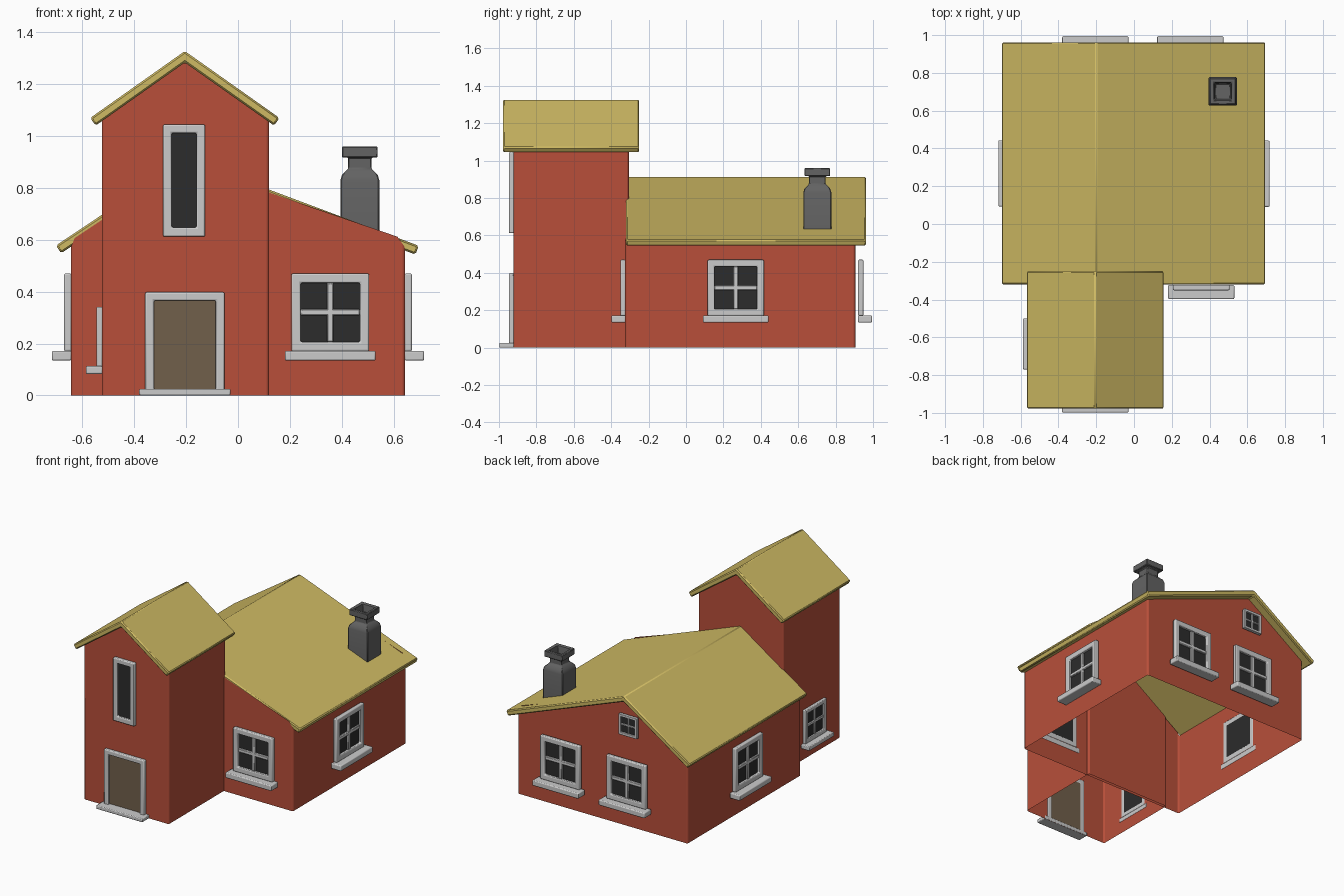
import bpy, bmesh, math
from mathutils import Matrix, Vector

if "Cube" in bpy.data.objects:
    bpy.data.objects.remove(bpy.data.objects["Cube"])


def mat(name, rgb):
    m = bpy.data.materials.new(name)
    m.diffuse_color = (*rgb, 1)
    m.use_nodes = True
    m.node_tree.nodes["Principled BSDF"].inputs["Base Color"].default_value = m.diffuse_color
    return m


RED = mat("brick red", (0.48, 0.078, 0.042))
YELLOW = mat("straw yellow", (0.62, 0.49, 0.125))
WHITE = mat("trim white", (0.60, 0.60, 0.60))
DARK = mat("dark glass", (0.025, 0.025, 0.025))
BROWN = mat("door brown", (0.165, 0.115, 0.07))
GREY = mat("chimney grey", (0.125, 0.125, 0.125))


def finish(bm, name, material, bevel=0.0, segments=2, matrix=None, smooth=40):
    bmesh.ops.recalc_face_normals(bm, faces=bm.faces)
    me = bpy.data.meshes.new(name)
    bm.to_mesh(me)
    bm.free()
    ob = bpy.data.objects.new(name, me)
    bpy.context.collection.objects.link(ob)
    me.materials.append(material)
    if matrix:
        ob.matrix_world = matrix
    if bevel:
        b = ob.modifiers.new("bevel", 'BEVEL')
        b.width, b.segments = bevel, segments
        b.limit_method, b.angle_limit = 'ANGLE', math.radians(30)
    bpy.ops.object.select_all(action='DESELECT')
    ob.select_set(True)
    bpy.context.view_layer.objects.active = ob
    bpy.ops.object.shade_smooth_by_angle(angle=math.radians(smooth))
    return ob


def prism(profile, y0, y1, open_edges=()):
    """Extrude an (x, z) outline along y, leaving the listed edges open."""
    bm = bmesh.new()
    a = [bm.verts.new((x, y0, z)) for x, z in profile]
    b = [bm.verts.new((x, y1, z)) for x, z in profile]
    bm.faces.new(a)
    bm.faces.new(b[::-1])
    n = len(a)
    for i in range(n):
        if i not in open_edges:
            j = (i + 1) % n
            bm.faces.new((a[j], a[i], b[i], b[j]))
    return bm


def box(bm, x0, x1, y0, y1, z0, z1):
    m = Matrix.Translation(((x0 + x1) / 2, (y0 + y1) / 2, (z0 + z1) / 2))
    m = m @ Matrix.Diagonal((x1 - x0, y1 - y0, z1 - z0, 1))
    bmesh.ops.create_cube(bm, size=1, matrix=m)


def ring(bm, outer, inner, y0, y1):
    """Rectangular frame; outer and inner are (x0, x1, z0, z1)."""
    loops = []
    for (xa, xb, za, zb), y in ((outer, y0), (inner, y0), (inner, y1), (outer, y1)):
        loops.append([bm.verts.new((x, y, z)) for x, z in
                      ((xa, za), (xb, za), (xb, zb), (xa, zb))])
    for k in range(4):
        p, q = loops[k], loops[(k + 1) % 4]
        for i in range(4):
            j = (i + 1) % 4
            bm.faces.new((p[i], p[j], q[j], q[i]))


def roof(name, left, apex, right, y0, y1, t=0.036):
    """Two-pitch slab of even thickness."""
    (xl, zl), (xa, za), (xr, zr) = left, apex, right
    m1, m2 = (za - zl) / (xa - xl), (za - zr) / (xr - xa)
    n1, n2 = math.hypot(1, m1), math.hypot(1, m2)
    dx = t * (n1 - n2) / (m1 + m2)
    prof = [left, apex, right,
            (xr - t * m2 / n2, zr - t / n2),
            (xa + dx, za + m1 * dx - t * n1),
            (xl + t * m1 / n1, zl - t / n1)]
    return finish(prism(prof, y0, y1), name, YELLOW, 0.007, 1)


def window(name, pos, angle, s=1.0, sill=True):
    """Four-pane window; local -y points outward, pos is the pane centre."""
    M = Matrix.Translation(pos) @ Matrix.Rotation(math.radians(angle), 4, 'Z')
    w, h, f, bar = 0.15 * s, 0.15 * s, 0.036 * s, 0.0125 * s
    d = 0.026 * max(s, 0.8)
    bm = bmesh.new()
    ring(bm, (-w, w, -h, h), (f - w, w - f, f - h, h - f), -d, 0.002)
    finish(bm, name + "_frame", WHITE, 0.006 * s, 2, M)
    bm = bmesh.new()
    box(bm, -bar, bar, -d * 0.75, 0, f - h, h - f)
    box(bm, f - w, w - f, -d * 0.74, 0, -bar, bar)
    finish(bm, name + "_bars", WHITE, 0.004 * s, 1, M)
    bm = bmesh.new()
    box(bm, f - w - 0.003, w - f + 0.003, -0.007, 0.001, f - h - 0.003, h - f + 0.003)
    finish(bm, name + "_glass", DARK, matrix=M)
    if sill:
        bm = bmesh.new()
        box(bm, -0.175 * s, 0.175 * s, -0.073 * max(s, 0.85), 0.002, -h - 0.036 * s, -h + 0.002)
        finish(bm, name + "_sill", WHITE, 0.006 * s, 2, M)


# Wall shells, open underneath and under the roofs
finish(prism([(-0.645, 0), (-0.645, 0.57), (-0.63, 0.607), (-0.2, 0.892),
              (0.615, 0.612), (0.645, 0.57), (0.645, 0)], -0.325, 0.905, (1, 2, 3, 4, 6)),
       "house_walls", RED, 0.01)
finish(prism([(-0.525, 0), (-0.525, 1.07), (-0.203, 1.295), (0.12, 1.07), (0.12, 0)],
             -0.923, -0.305, (1, 2, 4)), "tower_walls", RED, 0.01)

# Roofs
roof("house_roof", (-0.702, 0.578), (-0.2, 0.914), (0.697, 0.577), -0.32, 0.962)
roof("tower_roof", (-0.57, 1.07), (-0.205, 1.328), (0.16, 1.07), -0.978, -0.25)

# Windows
window("front_window", (0.356, -0.325, 0.32), 0)
window("right_window", (0.645, 0.266, 0.32), 90)
window("left_window", (-0.645, 0.268, 0.32), -90)
window("back_window_a", (-0.205, 0.922, 0.32), 180)
window("back_window_b", (0.298, 0.922, 0.32), 180)
window("attic_window", (-0.21, 0.915, 0.70), 180, 0.47, False)
window("tower_side_window", (-0.525, -0.635, 0.226), -90, 0.77)

# Tall tower window
bm = bmesh.new()
ring(bm, (-0.289, -0.127, 0.612, 1.045), (-0.256, -0.16, 0.648, 1.012), -0.947, -0.92)
finish(bm, "tower_window_frame", WHITE, 0.006)
bm = bmesh.new()
box(bm, -0.259, -0.157, -0.93, -0.922, 0.645, 1.015)
finish(bm, "tower_window_glass", DARK)

# Door with frame and step
bm = bmesh.new()
ring(bm, (-0.358, -0.052, 0.002, 0.398), (-0.324, -0.086, 0.022, 0.366), -0.947, -0.92)
finish(bm, "door_frame", WHITE, 0.006)
bm = bmesh.new()
box(bm, -0.327, -0.083, -0.93, -0.922, 0.01, 0.369)
finish(bm, "door", BROWN)
bm = bmesh.new()
box(bm, -0.381, -0.029, -0.998, -0.92, 0, 0.025)
finish(bm, "door_step", WHITE, 0.005)

# Chimney: square rings stacked by (half width, height), ending in the flue floor
bm = bmesh.new()
prev = None
for r, z in ((0.075, 0.61), (0.075, 0.83), (0.069, 0.85), (0.045, 0.874), (0.045, 0.917),
             (0.069, 0.917), (0.069, 0.96), (0.048, 0.96), (0.04, 0.905)):
    cur = [bm.verts.new((0.47 + sx * r, 0.702 + sy * r, z))
           for sx, sy in ((-1, -1), (1, -1), (1, 1), (-1, 1))]
    if prev:
        for i in range(4):
            j = (i + 1) % 4
            bm.faces.new((prev[i], prev[j], cur[j], cur[i]))
    else:
        bm.faces.new(cur[::-1])
    prev = cur
bm.faces.new(prev)
finish(bm, "chimney", GREY, 0.004, 1, smooth=30)
